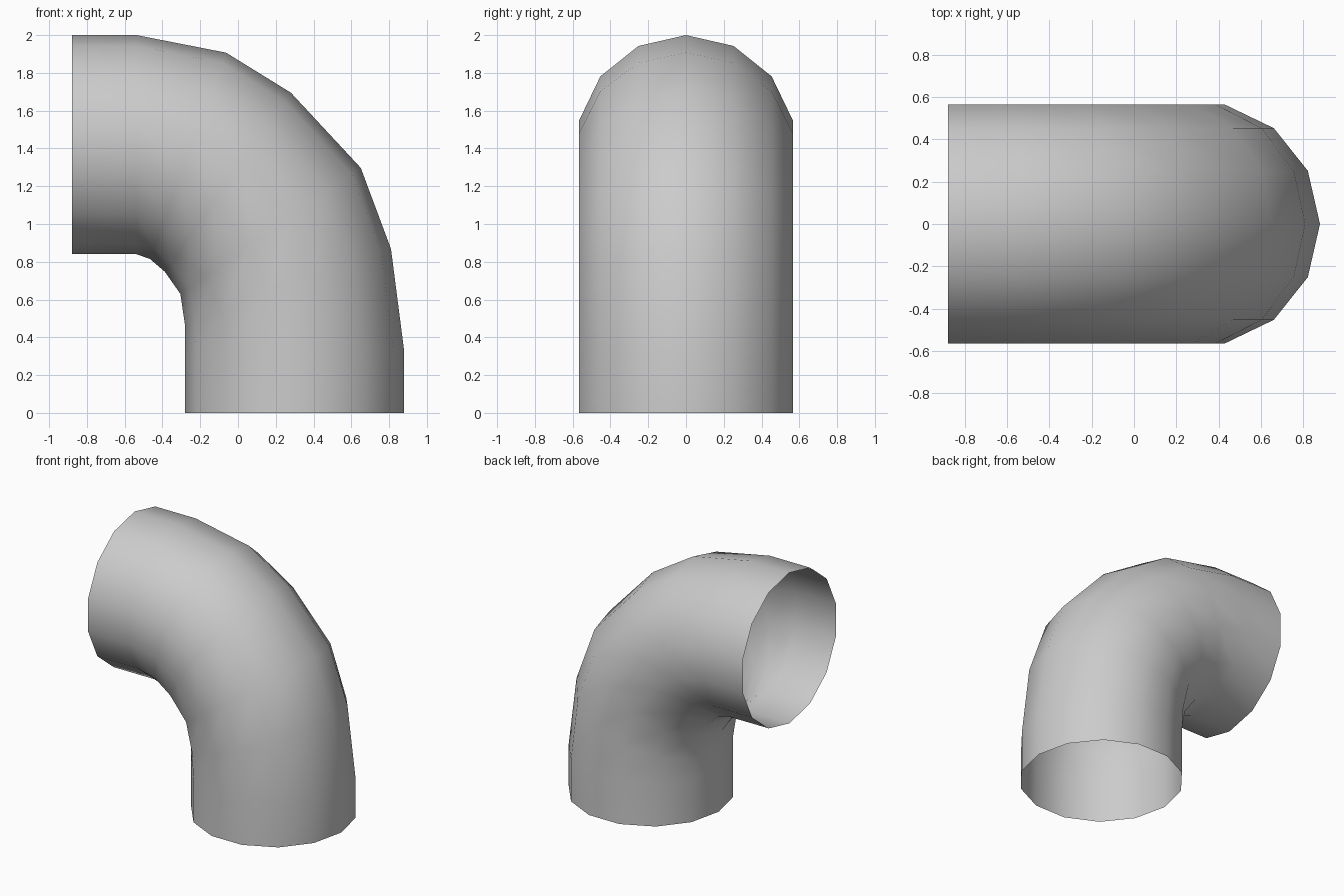
import bpy, bmesh, math
from mathutils import Vector

if "Cube" in bpy.data.objects:
    bpy.data.objects.remove(bpy.data.objects["Cube"])

SIDES = 14
RADIUS = 0.58

# Each ring of the bend: outer and inner point in the xz plane
rings = [
    ((0.88, 0.0), (-0.28, 0.0)),
    ((0.88, 0.325), (-0.28, 0.325)),
    ((0.81, 0.868), (-0.28, 0.46)),
    ((0.65, 1.297), (-0.305, 0.63)),
    ((0.28, 1.695), (-0.387, 0.747)),
    ((-0.063, 1.907), (-0.466, 0.815)),
    ((-0.537, 2.0), (-0.537, 0.84)),
    ((-0.88, 2.0), (-0.88, 0.84)),
]

# Open pipe wall, lofted ring to ring
bm = bmesh.new()
loops = []
for outer, inner in rings:
    o = Vector((outer[0], 0, outer[1]))
    i = Vector((inner[0], 0, inner[1]))
    centre, arm = (o + i) / 2, (o - i) / 2
    loop = []
    for k in range(SIDES):
        a = 2 * math.pi * k / SIDES
        loop.append(bm.verts.new(centre + arm * math.cos(a)
                                 + Vector((0, RADIUS * math.sin(a), 0))))
    loops.append(loop)
for low, high in zip(loops, loops[1:]):
    for k in range(SIDES):
        n = (k + 1) % SIDES
        bm.faces.new((low[k], low[n], high[n], high[k])).smooth = True

mesh = bpy.data.meshes.new("pipe_elbow")
bm.to_mesh(mesh)
bm.free()
bpy.context.collection.objects.link(bpy.data.objects.new("pipe_elbow", mesh))
